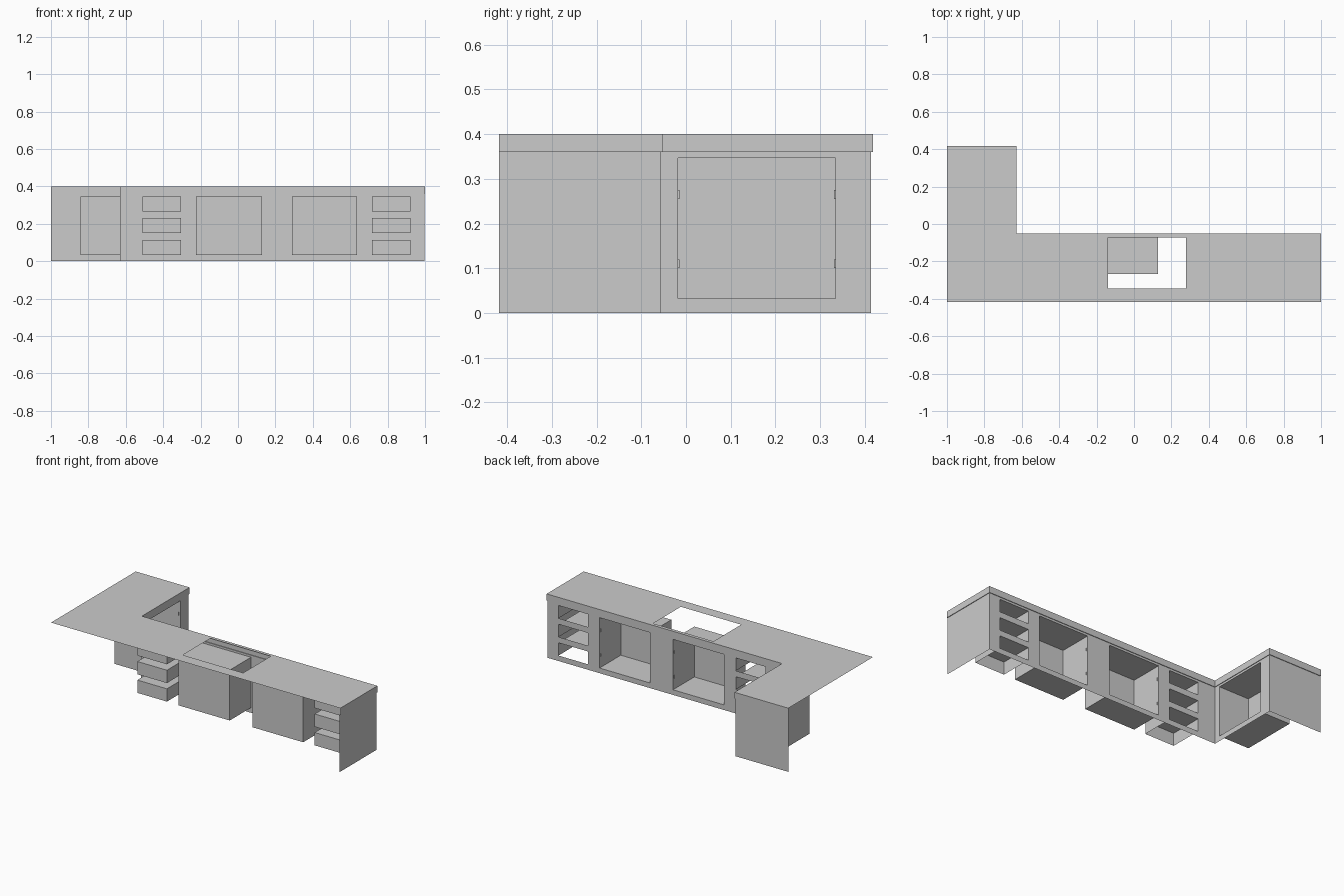
import bpy, bmesh
from mathutils import Vector

if "Cube" in bpy.data.objects:
    bpy.data.objects.remove(bpy.data.objects["Cube"])

FRONT, WING = -0.056, -0.632      # planes of the two cabinet fronts
LIP, TOP = 0.36, 0.40             # counter edge heights
BACK, END = -0.418, 0.414
DEPTH = 0.21

# local (along, up, inward) to world for each run of cabinets
def main(u, v, w=0):
    return Vector((u, FRONT - w, v))

def wing(u, v, w=0):
    return Vector((WING - w, u, v))

def build(name, quads):
    bm = bmesh.new()
    for q in quads:
        bm.faces.new([bm.verts.new(p) for p in q])
    bmesh.ops.remove_doubles(bm, verts=bm.verts, dist=1e-5)
    me = bpy.data.meshes.new(name)
    bm.to_mesh(me)
    bm.free()
    ob = bpy.data.objects.new(name, me)
    bpy.context.collection.objects.link(ob)
    return ob

# flat sheet with rectangular openings, cut on a grid
def sheet(f, bounds, holes):
    us = sorted({r[i] for r in [bounds] + holes for i in (0, 1)})
    vs = sorted({r[i] for r in [bounds] + holes for i in (2, 3)})
    out = []
    for a, b in zip(us, us[1:]):
        for c, d in zip(vs, vs[1:]):
            u, v = (a + b) / 2, (c + d) / 2
            if not any(h[0] < u < h[1] and h[2] < v < h[3] for h in holes):
                out.append([f(a, c), f(b, c), f(b, d), f(a, d)])
    return out

# open-fronted box behind an opening
def recess(f, r, floor):
    a, b, c, d = r
    ring = [(a, c), (b, c), (b, d), (a, d)]
    out = [[f(*p, DEPTH) for p in ring]]
    for i in range(4):
        if i == 0 and not floor:
            continue
        p, q = ring[i], ring[(i + 1) % 4]
        out.append([f(*p), f(*q), f(*q, DEPTH), f(*p, DEPTH)])
    return out

# small hinge plates on the inner sides of a door opening
def hinges(f, r):
    out = []
    for u, s in ((r[0], 1), (r[1], -1)):
        for z in (0.11, 0.265):
            a, b, c, d = u, u + s * 0.004, z - 0.01, z + 0.01
            out.append([f(b, c, .01), f(b, d, .01), f(b, d, .025), f(b, c, .025)])
            out.append([f(a, c, .01), f(b, c, .01), f(b, d, .01), f(a, d, .01)])
    return out

def ribbon(path, z0, z1):
    return [[(*p, z0), (*q, z0), (*q, z1), (*p, z1)] for p, q in zip(path, path[1:])]

DOOR_Z = (0.032, 0.347)
main_doors = [(-0.225, 0.129, *DOOR_Z), (0.288, 0.637, *DOOR_Z)]
wing_door = (-0.018, 0.335, *DOOR_Z)
drawers = [(x, x + 0.205, z, z + 0.08)
           for x in (-0.51, 0.716) for z in (0.034, 0.150, 0.267)]

# cabinet fronts
build("main_front", sheet(main, (WING, 0.996, 0, LIP), main_doors + drawers))
build("wing_front", sheet(wing, (FRONT, END, 0, LIP), [wing_door]))

# end panels
build("right_end_panel", ribbon([(0.996, BACK), (0.996, FRONT)], 0, LIP))
build("wing_end_panel", ribbon([(WING, END), (-1, END)], 0, LIP))

# cupboards and drawer bays
for f, r in [(main, d) for d in main_doors] + [(wing, wing_door)]:
    build("cupboard_interior", recess(f, r, True))
    build("cupboard_hinges", hinges(f, r))
for r in drawers:
    build("drawer_bay", recess(main, r, False))

# countertop with sink cut-out
def flat(u, v):
    return Vector((u, v, TOP))

sink = (-0.139, 0.278, -0.346, -0.073)
notch = (-0.628, 1.0, -0.052, 0.418)
edge = [(1, BACK), (1, -0.052), (-0.628, -0.052), (-0.628, 0.418), (-1, 0.418)]
body = [(0.996, BACK), (0.996, FRONT), (WING, FRONT), (WING, END), (-1, END)]
lip = [[(*edge[i], LIP), (*edge[i + 1], LIP), (*body[i + 1], LIP), (*body[i], LIP)]
       for i in range(4)]
build("countertop", sheet(flat, (-1, 1, BACK, 0.418), [sink, notch])
      + ribbon(edge, LIP, TOP) + lip)
